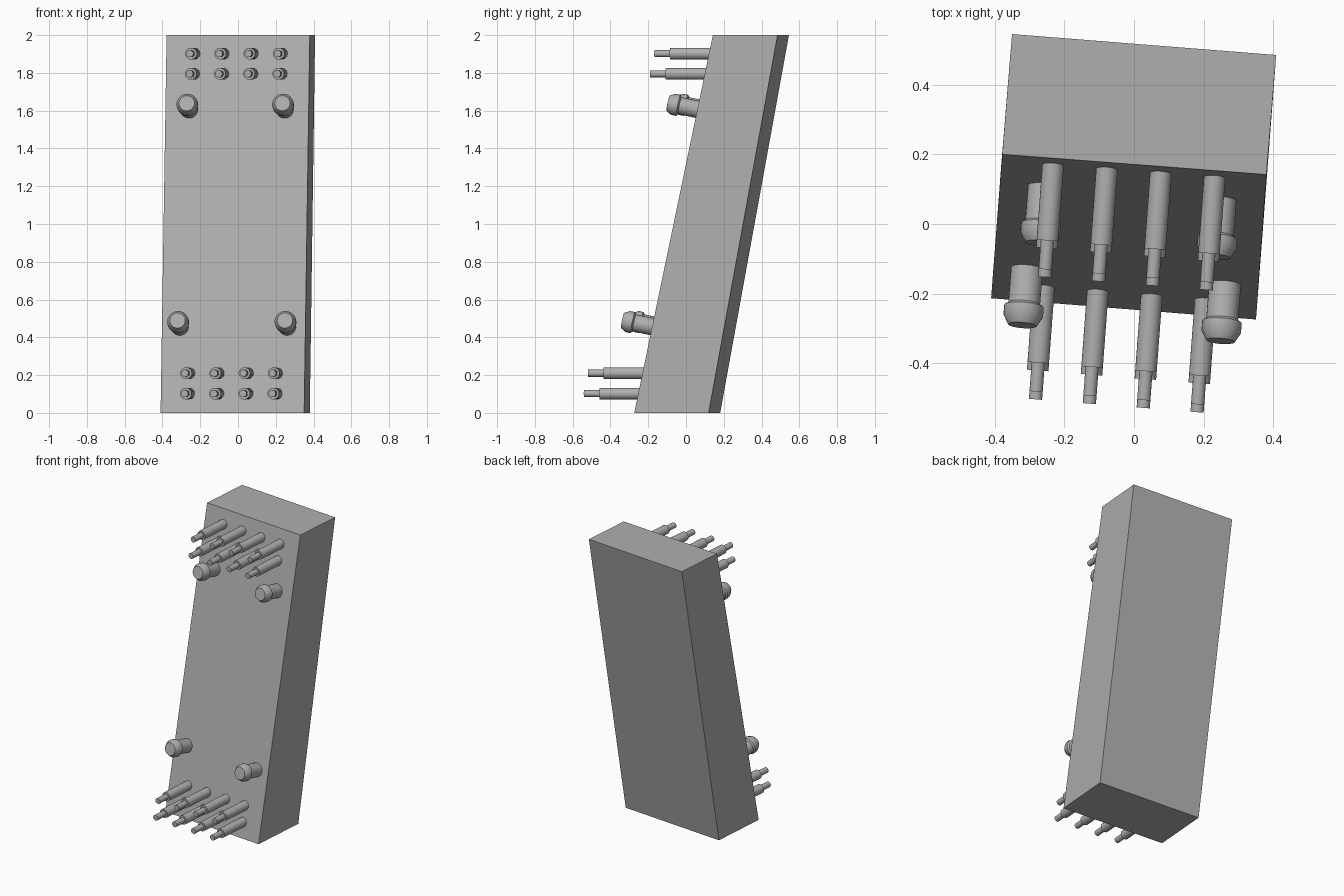
import bpy, bmesh, math
from mathutils import Vector

if "Cube" in bpy.data.objects:
    bpy.data.objects.remove(bpy.data.objects["Cube"])

BOTTOM = [(-0.41, -0.213), (0.35, -0.274), (0.38, 0.12), (-0.38, 0.181)]
TOP = [(-0.378, 0.2), (0.38, 0.142), (0.408, 0.485), (-0.35, 0.545)]

# Mid grey for every part
grey = bpy.data.materials.new("mid_grey")
grey.diffuse_color = (0.43, 0.43, 0.43, 1)
grey.use_nodes = True
grey.node_tree.nodes["Principled BSDF"].inputs["Base Color"].default_value = grey.diffuse_color


def finish(name, bm, smooth=False):
    bmesh.ops.recalc_face_normals(bm, faces=bm.faces[:])
    mesh = bpy.data.meshes.new(name)
    bm.to_mesh(mesh)
    bm.free()
    mesh.materials.append(grey)
    ob = bpy.data.objects.new(name, mesh)
    bpy.context.collection.objects.link(ob)
    if smooth:
        bpy.ops.object.select_all(action='DESELECT')
        ob.select_set(True)
        bpy.context.view_layer.objects.active = ob
        bpy.ops.object.shade_smooth_by_angle(angle=math.radians(30))
    return ob


def lathe(name, profile, base, axis, sides=24):
    """Closed turned solid: profile of (radius, distance along axis)."""
    bm = bmesh.new()
    rings = [[bm.verts.new((r * math.cos(2 * math.pi * i / sides),
                            r * math.sin(2 * math.pi * i / sides), d))
              for i in range(sides)] for r, d in profile]
    for a, b in zip(rings, rings[1:]):
        for i in range(sides):
            j = (i + 1) % sides
            bm.faces.new((a[i], a[j], b[j], b[i]))
    bm.faces.new(rings[0])
    bm.faces.new(rings[-1])
    ob = finish(name, bm, True)
    ob.rotation_mode = 'QUATERNION'
    ob.rotation_quaternion = Vector((0, 0, 1)).rotation_difference(axis)
    ob.location = base
    return ob


# Leaning, tapered slab
bm = bmesh.new()
low = [bm.verts.new((x, y, 0)) for x, y in BOTTOM]
high = [bm.verts.new((x, y, 2)) for x, y in TOP]
bm.faces.new(low)
bm.faces.new(high)
for i in range(4):
    j = (i + 1) % 4
    bm.faces.new((low[i], low[j], high[j], high[i]))
finish("slab", bm)

# Front face frame: centre line, sideways direction, outward directions
mid_low = (Vector((*BOTTOM[0], 0)) + Vector((*BOTTOM[1], 0))) / 2
mid_high = (Vector((*TOP[0], 2)) + Vector((*TOP[1], 2))) / 2
side = Vector((0.76, -0.0605, 0)).normalized()
normal = side.cross(mid_high - mid_low).normalized()
level = Vector((-0.075, -1, 0)).normalized()


def on_front(u, z):
    return mid_low.lerp(mid_high, z / 2) + side * u


# Stepped pins, two rows of four at each end
PIN = [(0.031, -0.04), (0.031, 0.217), (0.019, 0.217), (0.019, 0.3)]
for end, rows in (("upper", (1.902, 1.795)), ("lower", (0.21, 0.102))):
    for r, z in enumerate(rows):
        for c in range(4):
            lathe(f"{end}_pin_{r}_{c}", PIN, on_front((c - 1.5) * 0.155, z), level)

# Headed knobs standing square to the leaning face
KNOB = [(0.046, -0.04), (0.046, 0.104), (0.057, 0.112), (0.057, 0.14), (0.041, 0.168)]
for end, u, z in (("upper", 0.254, 1.605), ("lower", 0.285, 0.455)):
    for s, label in ((-1, "left"), (1, "right")):
        lathe(f"{end}_{label}_knob", KNOB, on_front(s * u, z), normal)
